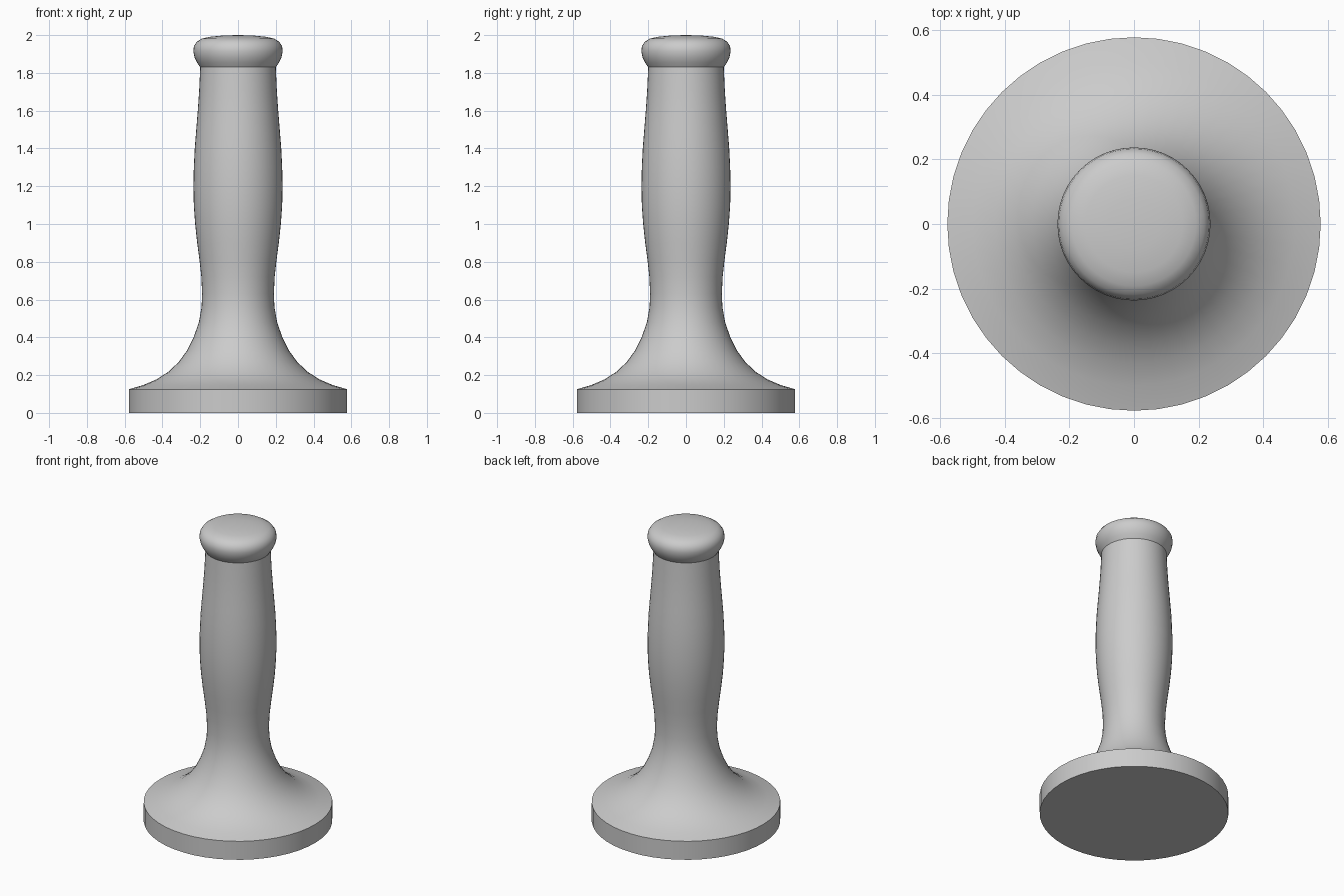
import bpy, bmesh, math

if "Cube" in bpy.data.objects:
    bpy.data.objects.remove(bpy.data.objects["Cube"], do_unlink=True)

# Single grey material
grey = bpy.data.materials.new("plain grey")
grey.use_nodes = True
colour = (0.6, 0.6, 0.6, 1)
grey.diffuse_color = colour
grey.node_tree.nodes["Principled BSDF"].inputs["Base Color"].default_value = colour

SIDES = 48


def lathe(name, profile):
    """Spin (radius, height) points, bottom to top, around z and cap the ends."""
    bm = bmesh.new()
    rings = []
    for r, z in profile:
        if r == 0:
            rings.append([bm.verts.new((0, 0, z))] * SIDES)
        else:
            rings.append([bm.verts.new((r * math.cos(a), r * math.sin(a), z))
                          for a in (math.tau * i / SIDES for i in range(SIDES))])
    for low, high in zip(rings, rings[1:]):
        for i in range(SIDES):
            j = (i + 1) % SIDES
            corners = dict.fromkeys((low[i], low[j], high[j], high[i]))
            bm.faces.new(list(corners))
    for ring in (rings[0], rings[-1]):
        if ring[0] is not ring[1]:
            bm.faces.new(ring)
    bmesh.ops.recalc_face_normals(bm, faces=bm.faces)
    mesh = bpy.data.meshes.new(name)
    bm.to_mesh(mesh)
    bm.free()
    mesh.materials.append(grey)
    obj = bpy.data.objects.new(name, mesh)
    bpy.context.collection.objects.link(obj)
    bpy.ops.object.select_all(action="DESELECT")
    obj.select_set(True)
    bpy.context.view_layer.objects.active = obj
    bpy.ops.object.shade_smooth_by_angle(angle=math.radians(35))
    return obj


# Disc foot, flared neck, swelling grip and rounded end knob in one turned body
foot = [(0.578, 0), (0.578, 0.125)]
flare = [(0.5, 0.148), (0.43, 0.178), (0.37, 0.217), (0.315, 0.268),
         (0.27, 0.33), (0.235, 0.4), (0.207, 0.48), (0.193, 0.56)]
grip = [(0.19, 0.63), (0.194, 0.72), (0.204, 0.81), (0.216, 0.9),
        (0.227, 1.0), (0.234, 1.1), (0.236, 1.2), (0.234, 1.3),
        (0.229, 1.4), (0.221, 1.5), (0.213, 1.6), (0.206, 1.7), (0.2, 1.83)]
knob = [(0.217, 1.855), (0.23, 1.882), (0.237, 1.915), (0.233, 1.942),
        (0.218, 1.965), (0.192, 1.981), (0.15, 1.991), (0.08, 1.998), (0, 2)]
lathe("turned_handle", foot + flare + grip + knob)
